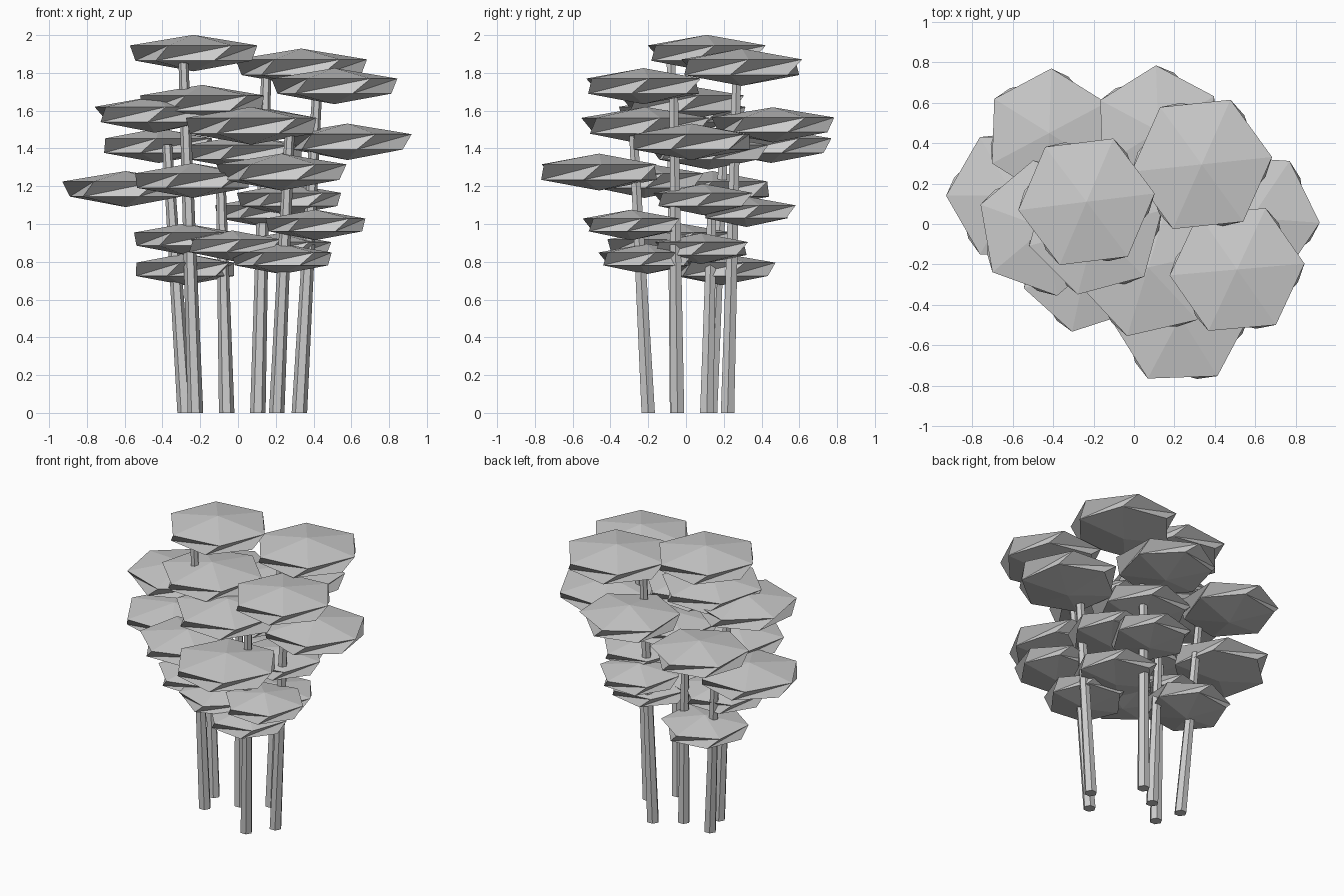
import bpy, bmesh
from math import cos, sin, radians


def make_object(name, bm):
    bmesh.ops.recalc_face_normals(bm, faces=bm.faces)
    mesh = bpy.data.meshes.new(name)
    bm.to_mesh(mesh)
    bm.free()
    obj = bpy.data.objects.new(name, mesh)
    bpy.context.collection.objects.link(obj)
    return obj


def ring(bm, centre, r, phase, n=6):
    return [bm.verts.new((centre[0] + r * cos(radians(phase + 360 * k / n)),
                          centre[1] + r * sin(radians(phase + 360 * k / n)),
                          centre[2])) for k in range(n)]


# Foliage pad: two shallow hexagonal cones joined by a twisted, creased band
def foliage_pad(name, x, y, z, r, phase):
    h = 0.02 + 0.225 * r
    bm = bmesh.new()
    top = bm.verts.new((x, y, z + h))
    bottom = bm.verts.new((x, y, z - h))
    up = ring(bm, (x, y, z + 0.42 * h), r, phase)
    low = ring(bm, (x, y, z - 0.42 * h), 0.92 * r, phase - 17)
    for k in range(6):
        j = (k + 1) % 6
        bm.faces.new((up[k], up[j], top))
        bm.faces.new((low[j], low[k], bottom))
        bm.faces.new((up[j], up[k], low[k]))
        bm.faces.new((up[j], low[k], low[j]))
    make_object(name, bm)


# Leaning, tapered six-sided trunk
def trunk(name, base, tip):
    bm = bmesh.new()
    a = ring(bm, base, 0.041, 0)
    b = ring(bm, tip, 0.026, 0)
    for k in range(6):
        j = (k + 1) % 6
        bm.faces.new((a[k], a[j], b[j], b[k]))
    bm.faces.new(a[::-1])
    bm.faces.new(b)
    make_object(name, bm)


# Trunks: base x, y and tip x, y, z
for i, (x, y, tx, ty, tz) in enumerate([
        (-0.28, 0.13, -0.375, 0.20, 1.42),
        (-0.225, -0.05, -0.29, -0.08, 1.90),
        (-0.06, 0.11, -0.09, 0.14, 1.20),
        (0.105, 0.22, 0.15, 0.27, 1.84),
        (0.205, -0.20, 0.275, -0.28, 1.52),
        (0.325, -0.045, 0.42, -0.065, 1.72)]):
    trunk(f"trunk_{i + 1}", (x, y, 0), (tx, ty, tz))

# Foliage pads from crown to lowest tier: x, y, z, radius, rotation
for i, pad in enumerate([
        (-0.235, 0.11, 1.905, 0.34, 7),
        (0.335, 0.295, 1.83, 0.35, 6),
        (0.51, -0.225, 1.73, 0.335, 5),
        (-0.19, -0.02, 1.64, 0.34, 15),
        (-0.44, -0.02, 1.58, 0.34, 40),
        (0.07, -0.215, 1.52, 0.355, 13),
        (0.12, 0.46, 1.525, 0.325, 32),
        (-0.42, 0.45, 1.415, 0.32, 28),
        (0.58, 0.03, 1.435, 0.34, -4),
        (0.04, 0.12, 1.38, 0.32, 20),
        (0.23, -0.46, 1.275, 0.345, 2),
        (-0.24, -0.22, 1.23, 0.32, 18),
        (-0.595, 0.14, 1.185, 0.335, 0),
        (0.27, 0.09, 1.13, 0.28, 10),
        (0.14, 0.32, 1.065, 0.27, 15),
        (0.41, -0.29, 0.995, 0.27, 12),
        (-0.28, -0.03, 0.92, 0.28, 15),
        (-0.03, -0.15, 0.885, 0.27, 40),
        (0.22, 0.08, 0.87, 0.275, 5),
        (0.23, -0.21, 0.815, 0.27, 10),
        (-0.28, 0.19, 0.76, 0.285, 25)]):
    foliage_pad(f"foliage_pad_{i + 1}", *pad)
